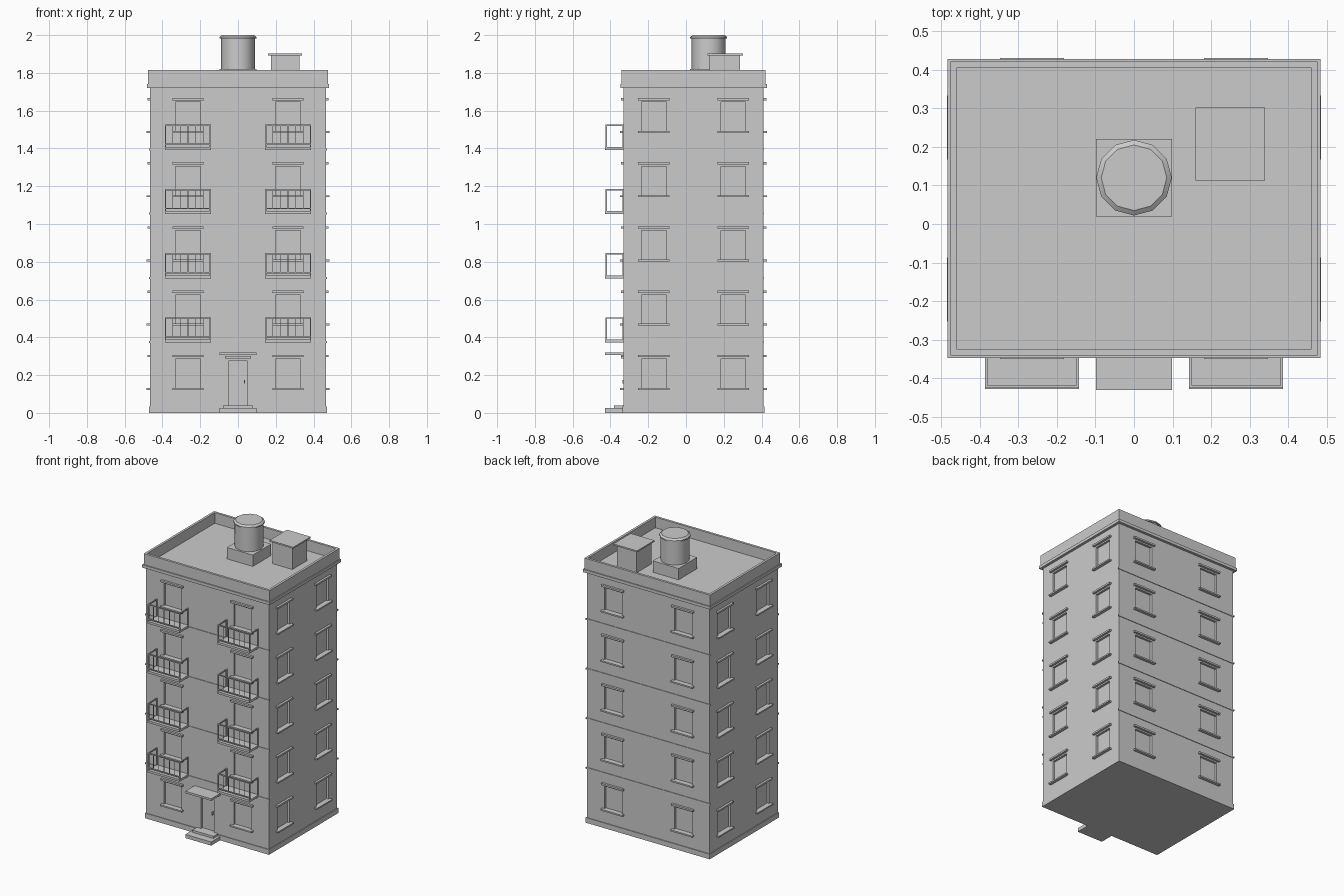
import bpy, bmesh, math
from mathutils import Vector

cube = bpy.data.objects.get("Cube")
if cube:
    bpy.data.objects.remove(cube, do_unlink=True)

concrete = bpy.data.materials.new("light grey concrete")
concrete.use_nodes = True
GREY = (0.6, 0.6, 0.6, 1)
concrete.diffuse_color = GREY
concrete.node_tree.nodes["Principled BSDF"].inputs["Base Color"].default_value = GREY

FLOORS, STOREY = 5, 0.34
HALF_X, FRONT, BACK = 0.465, -0.33, 0.41
MID_Y = (FRONT + BACK) / 2
WIN_X, WIN_Y = 0.265, 0.21          # window offsets from the middle of each wall
WIN_HALF, WIN_LOW, WIN_HIGH = 0.066, 0.13, 0.285
RECESS = 0.015


def finish(name, bm):
    bmesh.ops.recalc_face_normals(bm, faces=bm.faces)
    mesh = bpy.data.meshes.new(name)
    bm.to_mesh(mesh)
    bm.free()
    mesh.materials.append(concrete)
    obj = bpy.data.objects.new(name, mesh)
    bpy.context.collection.objects.link(obj)
    return obj


def add_box(bm, x0, x1, y0, y1, z0, z1):
    verts = bmesh.ops.create_cube(bm, size=1)["verts"]
    for v in verts:
        v.co = Vector((x1 if v.co.x > 0 else x0,
                       y1 if v.co.y > 0 else y0,
                       z1 if v.co.z > 0 else z0))


def boxes(name, *dims):
    bm = bmesh.new()
    for d in dims:
        add_box(bm, *d)
    return finish(name, bm)


def ring_slab(grow, z0, z1):
    return (-HALF_X - grow, HALF_X + grow, FRONT - grow, BACK + grow, z0, z1)


# Walls: a box sliced along the openings, whose cells are pushed inwards
bm = bmesh.new()
add_box(bm, -HALF_X, HALF_X, FRONT, BACK, 0, 1.72)


def slice_at(axis, value):
    normal = Vector((0, 0, 0))
    normal[axis] = 1
    bmesh.ops.bisect_plane(bm, geom=bm.verts[:] + bm.edges[:] + bm.faces[:],
                           plane_co=normal * value, plane_no=normal)


DOOR_HALF, DOOR_LOW, DOOR_HIGH = 0.05, 0.04, 0.275
for side in (-1, 1):
    for edge in (-WIN_HALF, WIN_HALF):
        slice_at(0, side * WIN_X + edge)
        slice_at(1, MID_Y + side * WIN_Y + edge)
    slice_at(0, side * DOOR_HALF)
for floor in range(FLOORS):
    slice_at(2, floor * STOREY + WIN_LOW)
    slice_at(2, floor * STOREY + WIN_HIGH)
slice_at(2, DOOR_LOW)
slice_at(2, DOOR_HIGH)


def is_opening(face):
    c, n = face.calc_center_median(), face.normal
    if abs(n.z) > 0.5:
        return False
    if n.y < -0.5 and abs(c.x) < DOOR_HALF and DOOR_LOW < c.z < DOOR_HIGH:
        return True
    along = abs(abs(c.x) - WIN_X) if abs(n.y) > 0.5 else abs(abs(c.y - MID_Y) - WIN_Y)
    return along < WIN_HALF and WIN_LOW < c.z % STOREY < WIN_HIGH


bm.normal_update()
openings = [f for f in bm.faces if is_opening(f)]
pushes = {f: -f.normal * RECESS for f in openings}
region_groups = {}
for f in openings:                   # the faces of one opening move together
    c, n = f.calc_center_median(), f.normal
    key = (round(n.x), round(n.y), c.x > 0.1, c.x < -0.1, c.y > MID_Y, int(c.z / STOREY))
    region_groups.setdefault(key, []).append(f)
for group in region_groups.values():
    push = pushes[group[0]]
    out = bmesh.ops.extrude_face_region(bm, geom=group)["geom"]
    bmesh.ops.translate(bm, vec=push, verts=[g for g in out if isinstance(g, bmesh.types.BMVert)])
    bmesh.ops.delete(bm, geom=group, context="FACES")
finish("walls", bm)

# Plinth, cornice and floor bands
boxes("plinth", ring_slab(0.005, 0, 0.035))
boxes("cornice", ring_slab(0.018, 1.72, 1.74))
for floor in range(1, FLOORS):
    z = floor * STOREY + 0.035
    for label, y in (("front", FRONT), ("back", BACK)):
        boxes(f"{label}_floor_band_{floor}",
              (-HALF_X - 0.007, HALF_X + 0.007, y - 0.004, y + 0.004, z - 0.005, z + 0.005))

# Parapet: a solid block whose top is inset and sunk to the roof
bm = bmesh.new()
add_box(bm, *ring_slab(0.011, 1.73, 1.815))
bm.normal_update()
top = [f for f in bm.faces if f.normal.z > 0.5]
bmesh.ops.inset_region(bm, faces=top, thickness=0.023)
sunk = bmesh.ops.extrude_face_region(bm, geom=top)["geom"]
bmesh.ops.translate(bm, vec=(0, 0, -0.073), verts=[g for g in sunk if isinstance(g, bmesh.types.BMVert)])
bmesh.ops.delete(bm, geom=top, context="FACES")
finish("parapet", bm)

# Window sills and lintels on every wall
sills, lintels = bmesh.new(), bmesh.new()
TRIM = 0.083


def trim(target, out, z0, z1):
    for s in (-1, 1):
        for y, d in ((FRONT, -1), (BACK, 1)):
            ys = sorted((y - d * RECESS, y + d * out))
            add_box(target, s * WIN_X - TRIM, s * WIN_X + TRIM, *ys, z0, z1)
        for d in (-1, 1):
            xs = sorted((d * (HALF_X - RECESS), d * (HALF_X + out)))
            y = MID_Y + s * WIN_Y
            add_box(target, *xs, y - TRIM, y + TRIM, z0, z1)


for floor in range(FLOORS):
    z = floor * STOREY
    trim(sills, 0.02, z + 0.122, z + 0.132)
    trim(lintels, 0.015, z + 0.295, z + 0.307)
finish("window_sills", sills)
finish("window_lintels", lintels)

# Balconies: slab, top and bottom rails, bars
R = 0.0035
for floor in range(1, FLOORS):
    for label, cx in (("right", -WIN_X), ("left", WIN_X)):
        z = floor * STOREY + 0.04
        x0, x1, yf = cx - 0.122, cx + 0.122, -0.428
        boxes(f"{label}_balcony_slab_{floor}", (x0, x1, yf, FRONT, z - 0.0075, z + 0.0075))
        bm = bmesh.new()
        low, high, y = z + 0.022, z + 0.122, yf + 0.006
        for rail in (low, high):
            add_box(bm, x0, x1, y - R, y + R, rail - R, rail + R)
        for x in (x0 + R, x1 - R):
            add_box(bm, x - R, x + R, y, FRONT, high - R, high + R)
            for py in (y, FRONT - R):
                add_box(bm, x - R, x + R, py - R, py + R, z, high)
        for i in range(1, 6):
            x = x0 + (x1 - x0) * i / 6
            add_box(bm, x - R / 2, x + R / 2, y - R / 2, y + R / 2, low, high)
        finish(f"{label}_balcony_railing_{floor}", bm)

# Entrance
boxes("entrance_steps", (-0.098, 0.098, -0.43, FRONT, 0, 0.025),
      (-0.08, 0.08, -0.38, FRONT, 0.025, 0.04))
boxes("entrance_canopy", (-0.098, 0.098, -0.43, FRONT, 0.307, 0.321))
boxes("door_lintel", (-0.07, 0.07, FRONT - 0.014, FRONT, 0.288, 0.3))
boxes("door_handle", (0.032, 0.038, FRONT - 0.005, FRONT + RECESS, 0.155, 0.175))

# Roof hut and water tank
boxes("roof_hut", (0.175, 0.325, 0.125, 0.285, 1.74, 1.893))
boxes("roof_hut_cap", (0.16, 0.34, 0.113, 0.302, 1.893, 1.903))
boxes("tank_base", (-0.098, 0.098, 0.02, 0.22, 1.74, 1.82))

SIDES = 12
profile = [(0.09, 1.82), (0.09, 1.982), (0.098, 1.982), (0.098, 1.99), (0.085, 2.0)]
bm = bmesh.new()
rings = [[bm.verts.new((r * math.sin(a), 0.12 + r * math.cos(a), z))
          for a in (math.tau * i / SIDES for i in range(SIDES))] for r, z in profile]
for a, b in zip(rings, rings[1:]):
    for i in range(SIDES):
        j = (i + 1) % SIDES
        bm.faces.new((a[i], a[j], b[j], b[i]))
bm.faces.new(rings[0])
bm.faces.new(rings[-1])
tank = finish("water_tank", bm)
bpy.context.view_layer.objects.active = tank
tank.select_set(True)
bpy.ops.object.shade_smooth_by_angle(angle=math.radians(35))
